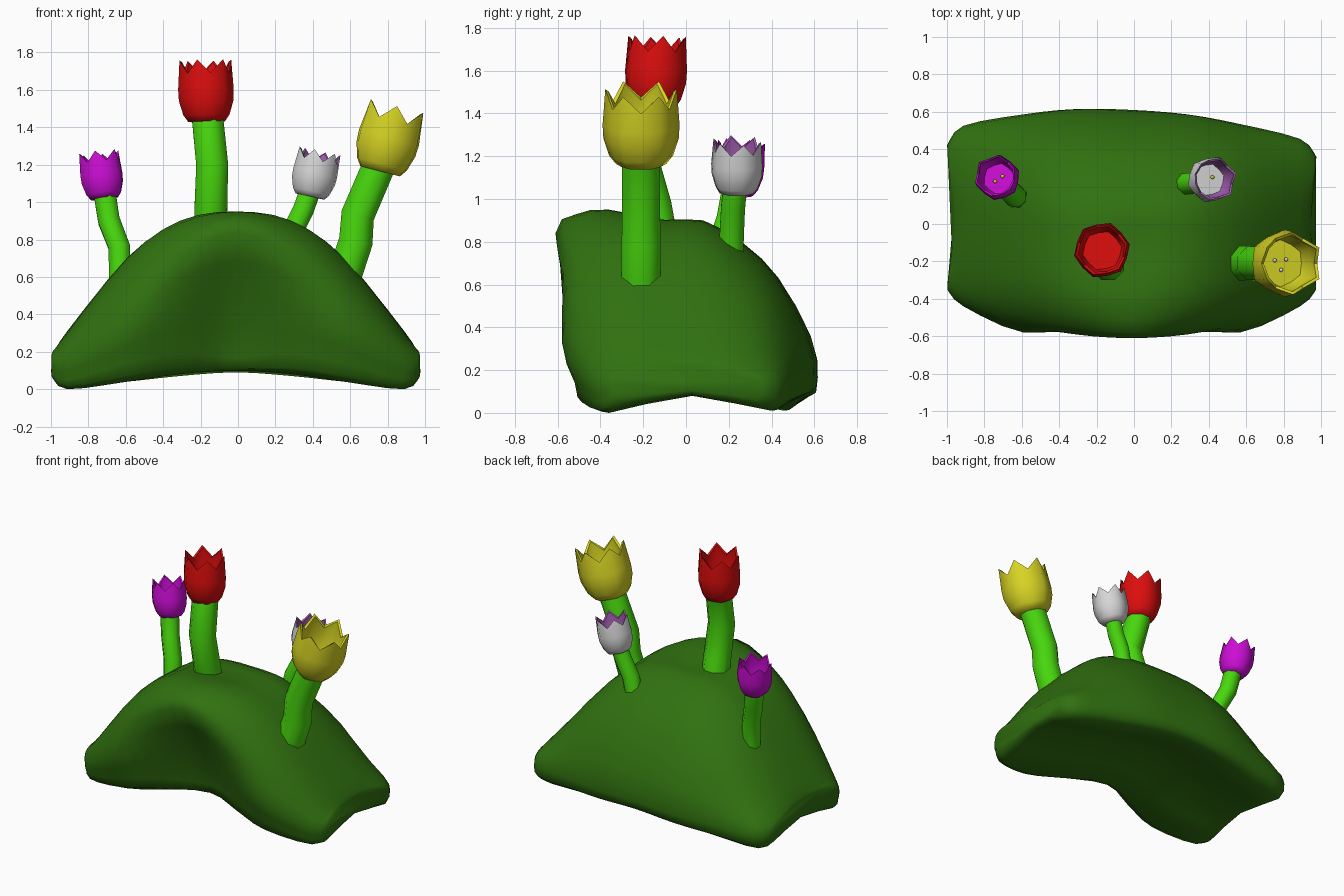
import bpy, bmesh, math
from mathutils import Vector

if "Cube" in bpy.data.objects:
    bpy.data.objects.remove(bpy.data.objects["Cube"])


def material(name, rgb):
    m = bpy.data.materials.new(name)
    m.diffuse_color = (*rgb, 1)
    m.use_nodes = True
    m.node_tree.nodes["Principled BSDF"].inputs["Base Color"].default_value = m.diffuse_color
    return m


GRASS = material("dark green", (0.03, 0.165, 0.005))
STEM = material("bright green", (0.065, 0.68, 0.004))
RED = material("red", (0.72, 0.004, 0.004))
YELLOW = material("yellow", (0.68, 0.66, 0.017))
MAGENTA = material("magenta", (0.6, 0.004, 0.66))
WHITE = material("pale grey", (0.68, 0.68, 0.68))
VIOLET = material("dusty violet", (0.36, 0.11, 0.44))


def finish(bm, name, mats, angle):
    bmesh.ops.recalc_face_normals(bm, faces=bm.faces)
    me = bpy.data.meshes.new(name)
    bm.to_mesh(me)
    bm.free()
    for m in mats:
        me.materials.append(m)
    me.polygons.foreach_set("use_smooth", [True] * len(me.polygons))
    me.set_sharp_from_angle(angle=math.radians(angle))
    ob = bpy.data.objects.new(name, me)
    bpy.context.collection.objects.link(ob)
    return ob


def loft(bm, rings, materials=None):
    """Skin closed rings and cap both ends."""
    vs = [[bm.verts.new(p) for p in r] for r in rings]
    n = len(vs[0])
    for k, (a, b) in enumerate(zip(vs, vs[1:])):
        for i in range(n):
            f = bm.faces.new((a[i], a[(i + 1) % n], b[(i + 1) % n], b[i]))
            f.material_index = materials[k] if materials else 0
    bm.faces.new(vs[0][::-1])
    bm.faces.new(vs[-1])


def spline(p, steps, closed):
    """Catmull-Rom through a list of vectors."""
    n, out = len(p), []
    at = (lambda i: p[i % n]) if closed else (lambda i: p[max(0, min(n - 1, i))])
    for i in range(n if closed else n - 1):
        a, b, c, d = at(i - 1), at(i), at(i + 1), at(i + 2)
        for s in range(steps):
            t = s / steps
            out.append(0.5 * (2 * b + (c - a) * t + (2 * a - 5 * b + 4 * c - d) * t * t
                              + (3 * b - a - 3 * c + d) * t ** 3))
    return out if closed else out + [p[-1]]


# Mound: (y, z) sections, from the front foot over the top to the underside
S0 = [(-.26, .10), (-.31, .17), (-.43, .50), (-.61, .84), (-.51, .93), (-.36, .95), (-.10, .90),
      (.08, .90), (.27, .79), (.43, .63), (.57, .37), (.61, .17), (.54, .09), (.15, .18)]
S1 = [(-.37, .08), (-.45, .19), (-.53, .45), (-.59, .71), (-.49, .85), (-.33, .90), (-.10, .88),
      (.08, .87), (.26, .77), (.42, .62), (.57, .35), (.60, .16), (.53, .07), (.10, .17)]
S2 = [(-.44, .04), (-.52, .14), (-.58, .33), (-.53, .53), (-.42, .65), (-.28, .70), (-.10, .70),
      (.08, .69), (.24, .63), (.40, .51), (.52, .31), (.56, .15), (.49, .04), (.05, .12)]
S3 = [(-.36, .00), (-.42, .05), (-.44, .14), (-.41, .22), (-.34, .27), (-.24, .30), (-.10, .31),
      (.05, .31), (.20, .30), (.34, .26), (.45, .20), (.49, .12), (.43, .01), (.03, .08)]
S4 = [(y * .8, .13 + (z - .13) * .5) for y, z in S3]
half = [(0, S0), (.3, S1), (.58, S2), (.9, S3), (.985, S4)]
stations = [(-x, s) for x, s in half[:0:-1]] + half


def place(x, y, z):
    # slightly dented ends, deeper back on the left
    if abs(x) > .95:
        x -= math.copysign(.03, x) * max(0, 1 - (y / .3) ** 2)
    return Vector((x - .012, y * (1 - .08 * x) if y > 0 else y, z))


loops = [spline([place(x, y, z) for y, z in s], 2, True) for x, s in stations]
columns = [spline(list(c), 3, False) for c in zip(*loops)]
rings = [[Vector((p.x, p.y, max(p.z, 0))) for p in r] for r in zip(*columns)]
bm = bmesh.new()
loft(bm, rings)
finish(bm, "mound", [GRASS], 85)


def stem(name, path, r0, r1):
    path = [Vector(p) for p in path]
    rings, n = [], len(path)
    for i, p in enumerate(path):
        t = (path[min(i + 1, n - 1)] - path[max(i - 1, 0)]).normalized()
        q = Vector((0, 0, 1)).rotation_difference(t)
        r = r0 + (r1 - r0) * i / (n - 1)
        rings.append([p + q @ Vector((r * math.cos(a), r * math.sin(a), 0))
                      for a in (math.tau * (k + .5) / 8 for k in range(8))])
    bm = bmesh.new()
    loft(bm, rings)
    finish(bm, name, [STEM], 60)


# Cup rings: (radius, height at petal tip, height at notch); outside up, inside down
CUP = [(.66, 0, 0), (.83, .11, .11), (.98, .34, .34), (1, .52, .52), (.93, 1, .78),
       (.84, .97, .75), (.87, .5, .5), (.7, .25, .25)]


def blossom(name, base, axis, radius, height, spin, outer, inner, dots, dot_mat):
    q = Vector((0, 0, 1)).rotation_difference(Vector(axis))
    base = Vector(base)
    rings = []
    for r, tip, notch in CUP:
        ring = []
        for k in range(12):
            a = math.radians(spin + 30 * k)
            rr = radius * r * (.92 if k % 2 else 1)
            ring.append(base + q @ Vector((rr * math.cos(a), rr * math.sin(a),
                                           height * (notch if k % 2 else tip))))
        rings.append(ring)
    bm = bmesh.new()
    loft(bm, rings, [0, 0, 0, 0, 1, 1, 1])
    finish(bm, name + "_petals", [outer, inner], 62)
    # stamen tips on the cup floor
    if dots:
        bm = bmesh.new()
        for k in range(dots):
            a = math.tau * k / dots + .6
            c = base + q @ Vector((.2 * radius * math.cos(a), .2 * radius * math.sin(a), height * .27))
            new = bmesh.ops.create_icosphere(bm, subdivisions=1, radius=.012)
            bmesh.ops.translate(bm, verts=new["verts"], vec=c)
        finish(bm, name + "_stamens", [dot_mat], 80)


# Four flowers
stem("red_stem", [(-.145, -.13, .82), (-.145, -.155, .97), (-.138, -.215, 1.2), (-.165, -.14, 1.47)], .097, .09)
blossom("red_flower", (-.168, -.145, 1.43), (-.02, .03, 1), .152, .33, 12, RED, RED, 0, RED)

stem("yellow_stem", [(.56, -.21, .58), (.63, -.21, .79), (.64, -.21, .93), (.76, -.21, 1.21)], .1, .095)
blossom("yellow_flower", (.76, -.21, 1.165), (.25, 0, .96), .18, .36, 30, YELLOW, YELLOW, 3, WHITE)

stem("magenta_stem", [(-.63, .14, .5), (-.635, .15, .76), (-.69, .2, .9), (-.715, .23, 1.06)], .062, .064)
blossom("magenta_flower", (-.715, .235, 1.02), (-.12, .1, 1), .12, .25, 20, MAGENTA, MAGENTA, 2, YELLOW)

stem("white_stem", [(.27, .21, .72), (.3, .215, .86), (.35, .22, .96), (.385, .23, 1.06)], .062, .06)
blossom("white_flower", (.385, .235, 1.03), (.22, .02, 1), .124, .25, 15, WHITE, VIOLET, 1, YELLOW)
